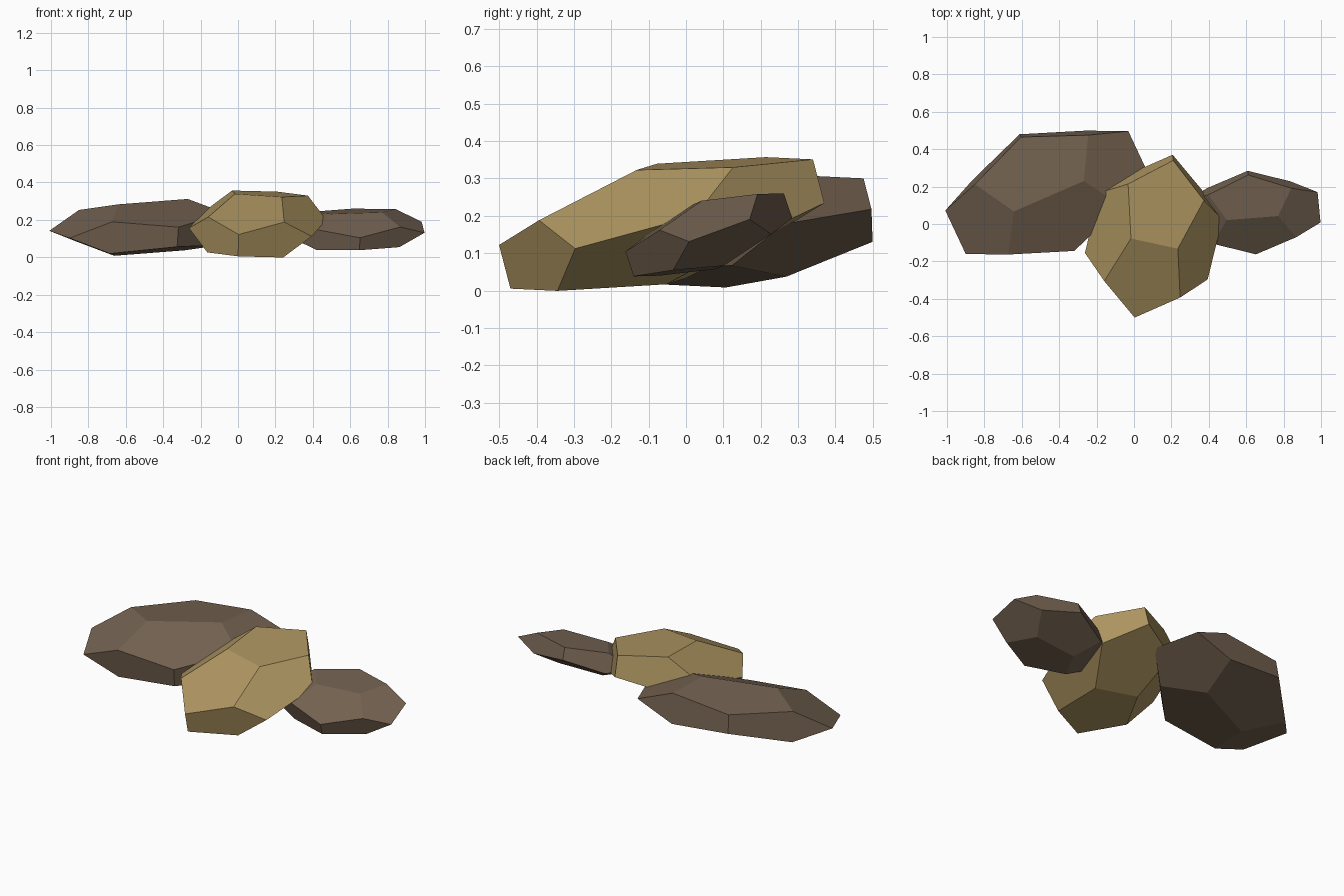
import bpy, bmesh, math
from mathutils import Matrix, Vector

if "Cube" in bpy.data.objects:
    bpy.data.objects.remove(bpy.data.objects["Cube"])

PHI = (1 + math.sqrt(5)) / 2


def material(name, color):
    m = bpy.data.materials.new(name)
    m.diffuse_color = (*color, 1)
    m.use_nodes = True
    m.node_tree.nodes["Principled BSDF"].inputs["Base Color"].default_value = m.diffuse_color
    return m


def dodecahedron_points():
    s = (-1, 1)
    pts = [(a, b, c) for a in s for b in s for c in s]
    for a in s:
        for b in s:
            p, q = a / PHI, b * PHI
            pts += [(0, p, q), (p, q, 0), (q, 0, p)]
    return pts


def rock(name, center, ax, ay, az, mat):
    """Dodecahedron stretched and skewed along three axis vectors."""
    bm = bmesh.new()
    for p in dodecahedron_points():
        bm.verts.new(p)
    bmesh.ops.convex_hull(bm, input=bm.verts[:])
    # merge hull triangles into pentagons
    bmesh.ops.dissolve_limit(bm, angle_limit=math.radians(2),
                             verts=bm.verts[:], edges=bm.edges[:])
    m = Matrix((ax, ay, az)).transposed()
    for v in bm.verts:
        v.co = m @ v.co
    bmesh.ops.recalc_face_normals(bm, faces=bm.faces[:])
    mesh = bpy.data.meshes.new(name)
    bm.to_mesh(mesh)
    bm.free()
    mesh.materials.append(mat)
    ob = bpy.data.objects.new(name, mesh)
    ob.location = Vector(center)
    bpy.context.collection.objects.link(ob)
    return ob


sand = material("sandstone", (0.42, 0.30, 0.12))
brown = material("brown_stone", (0.17, 0.12, 0.08))

# tan rock in the middle
rock("middle_rock", (0.105, -0.065, 0.178),
     (-0.0637, -0.2596, -0.0708), (0.2028, -0.0440, -0.0136),
     (0.0025, -0.0246, 0.0945), sand)
# large flat rock on the left
rock("large_left_rock", (-0.465, 0.168, 0.160),
     (0.0883, -0.1881, -0.0317), (-0.3024, -0.1311, -0.0235),
     (0.0059, -0.0121, 0.0849), brown)
# small rock on the right
rock("small_right_rock", (0.630, 0.061, 0.149),
     (0.1855, -0.0458, -0.0348), (-0.0572, -0.1205, -0.0143),
     (0.1088, 0.0346, 0.0620), brown)
